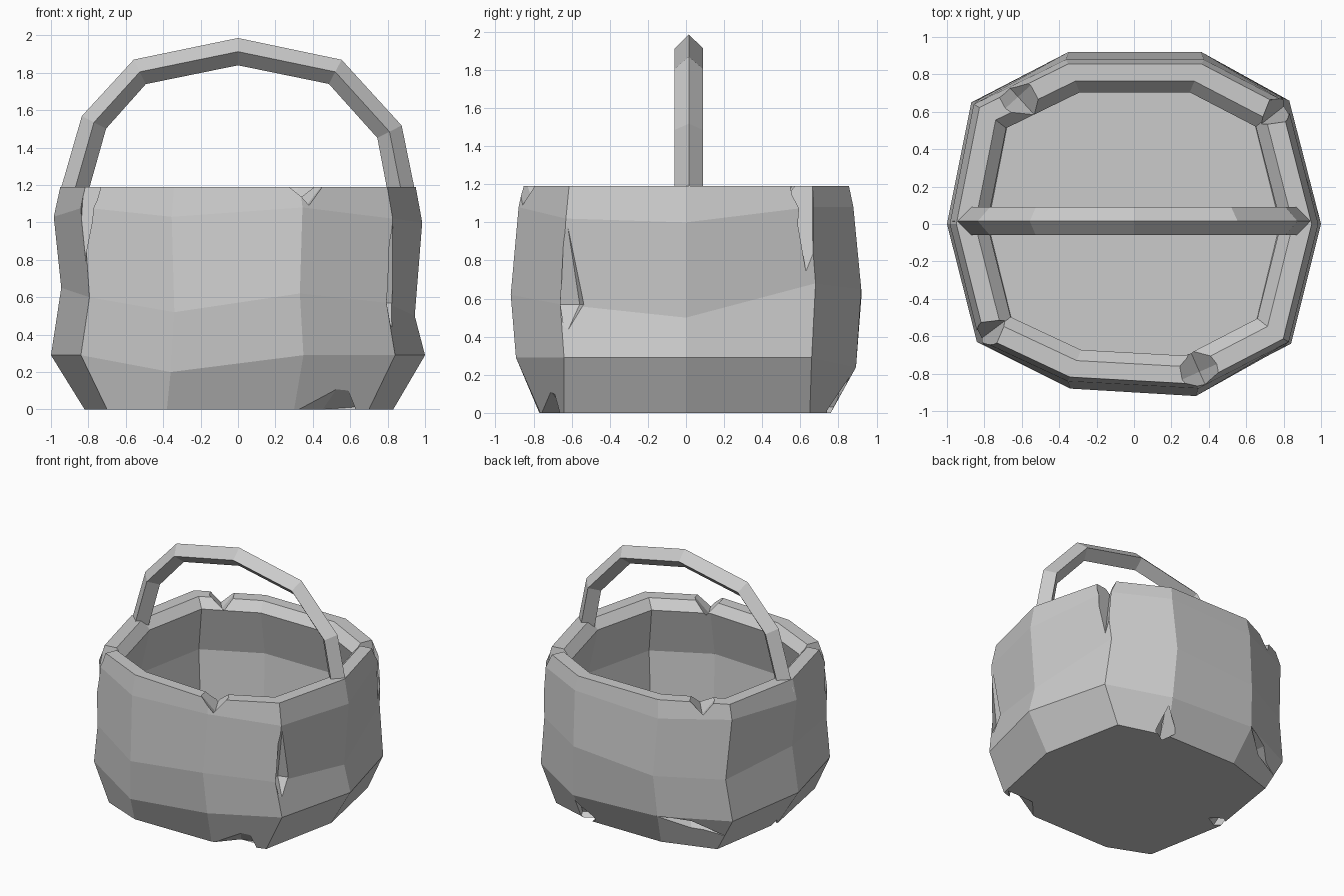
import bpy, bmesh
from mathutils import Vector

if "Cube" in bpy.data.objects:
    bpy.data.objects.remove(bpy.data.objects["Cube"])

stone = bpy.data.materials.new("grey_stone")
stone.use_nodes = True
GREY = (0.6, 0.6, 0.6, 1)
stone.diffuse_color = GREY
stone.node_tree.nodes["Principled BSDF"].inputs["Base Color"].default_value = GREY


def add_object(name, bm):
    bmesh.ops.recalc_face_normals(bm, faces=bm.faces)
    mesh = bpy.data.meshes.new(name)
    bm.to_mesh(mesh)
    bm.free()
    mesh.materials.append(stone)
    obj = bpy.data.objects.new(name, mesh)
    bpy.context.collection.objects.link(obj)
    return obj


def loft(rings):
    """Skin a list of closed rings and cap both ends."""
    bm = bmesh.new()
    loops = [[bm.verts.new(p) for p in ring] for ring in rings]
    n = len(rings[0])
    for a, b in zip(loops, loops[1:]):
        for i in range(n):
            j = (i + 1) % n
            bm.faces.new((a[i], a[j], b[j], b[i]))
    bm.faces.new(loops[0])
    bm.faces.new(loops[-1])
    return bm


# Pot: uneven ten-sided outline, scaled per ring, with hand-hewn ring heights
outline = [(1, 0), (.83, .68), (.38, .92), (-.37, .92), (-.87, .67),
           (-1, 0), (-.84, -.65), (-.36, -.88), (.35, -.92), (.84, -.66)]
foot = [(.83, 0), (.7, .65), (.32, .76), (-.31, .76), (-.72, .63),
        (-.82, 0), (-.7, -.64), (-.38, -.77), (.3, -.765), (.7, -.64)]
low = [.29, .29, .24, .27, .27, .29, .29, .2, .29, .29]
middle = [.5, .68, .65, .6, .6, .65, .6, .52, .62, .57]
high = [1, 1.08, 1.08, 1.05, 1.08, 1.03, 1.08, 1.03, 1.08, 1.02]


def ring(sx, sy, heights):
    if not isinstance(heights, list):
        heights = [heights] * len(outline)
    return [(x * sx, y * sy, z) for (x, y), z in zip(outline, heights)]


# Outside from foot to rim, then the lip, the hollow belly and its floor
pot = add_object("pot", loft([
    [(x, y, 0) for x, y in foot],
    ring(1, .97, low),
    ring(.945, 1, middle),
    ring(.985, .955, high),
    ring(.95, .93, 1.19),
    ring(.85, .83, 1.19),
    ring(.785, .765, 1.12),
    ring(.87, .87, .75),
    ring(.83, .83, .3),
    ring(.78, .78, .12)]))

# Chips and cracks: eight-sided spikes cut from the pot
cut = bmesh.new()


def spike(centre, width, depth, up, down, lean=0, along=None):
    c = Vector(centre)
    out = Vector((c.x, c.y, 0)).normalized()
    side = Vector(along) if along else Vector((-out.y, out.x, 0)) * width
    top = cut.verts.new(c + Vector((0, 0, up)) + out * lean)
    tip = cut.verts.new(c - Vector((0, 0, down)) + out * lean)
    belt = [cut.verts.new(c + v) for v in
            (side, out * depth, -side, -out * depth)]
    for i in range(4):
        a, b = belt[i], belt[(i + 1) % 4]
        cut.faces.new((a, b, top))
        cut.faces.new((b, a, tip))


spike((.35, -.79, 1.2), .11, .45, .15, .13)          # front rim notch
spike((-.62, .68, 1.2), .1, .4, .15, .12)            # back rim notch
spike((.77, .605, 1.2), .075, .13, .1, .62, .1)      # back rim crack
spike((-.78, -.585, 1.2), .075, .13, .1, .55, .1)    # front rim crack
spike((.8, -.6, .57), .09, .07, .47, .16, .05)       # side crack
spike((.34, .75, .03), .09, .14, .26, .1, .1)        # back foot chip
spike((-.77, .04, 0), .06, .09, .1, .1, .04)         # side foot chip
spike((-.585, .765, .2), 0, .1, .05, .05, .02, (-.23, -.13, -.075))
spike((.5, -.675, 0), 0, .08, .13, .1, .07, (.22, .1, .02))

cutter = add_object("chip_cutter", cut)
cutter.hide_render = True
chips = pot.modifiers.new("chips", 'BOOLEAN')
chips.operation = 'DIFFERENCE'
chips.solver = 'EXACT'
chips.object = cutter
bpy.context.view_layer.objects.active = pot
bpy.ops.object.modifier_apply(modifier=chips.name)
bpy.data.objects.remove(cutter)

# Handle: diamond section swept along a faceted arch
arch = [Vector((x, .015, z)) for x, z in
        [(-.9, 1.08), (-.77, 1.535), (-.525, 1.805), (0, 1.913),
         (.52, 1.805), (.81, 1.485), (.89, 1.08)]]
sections = []
for i, p in enumerate(arch):
    run = (arch[min(i + 1, len(arch) - 1)] - arch[max(i - 1, 0)]).normalized()
    out = Vector((-run.z, 0, run.x)) * .073
    side = Vector((0, .075, 0))
    sections.append([p + out, p + side, p - out, p - side])
add_object("handle", loft(sections))
